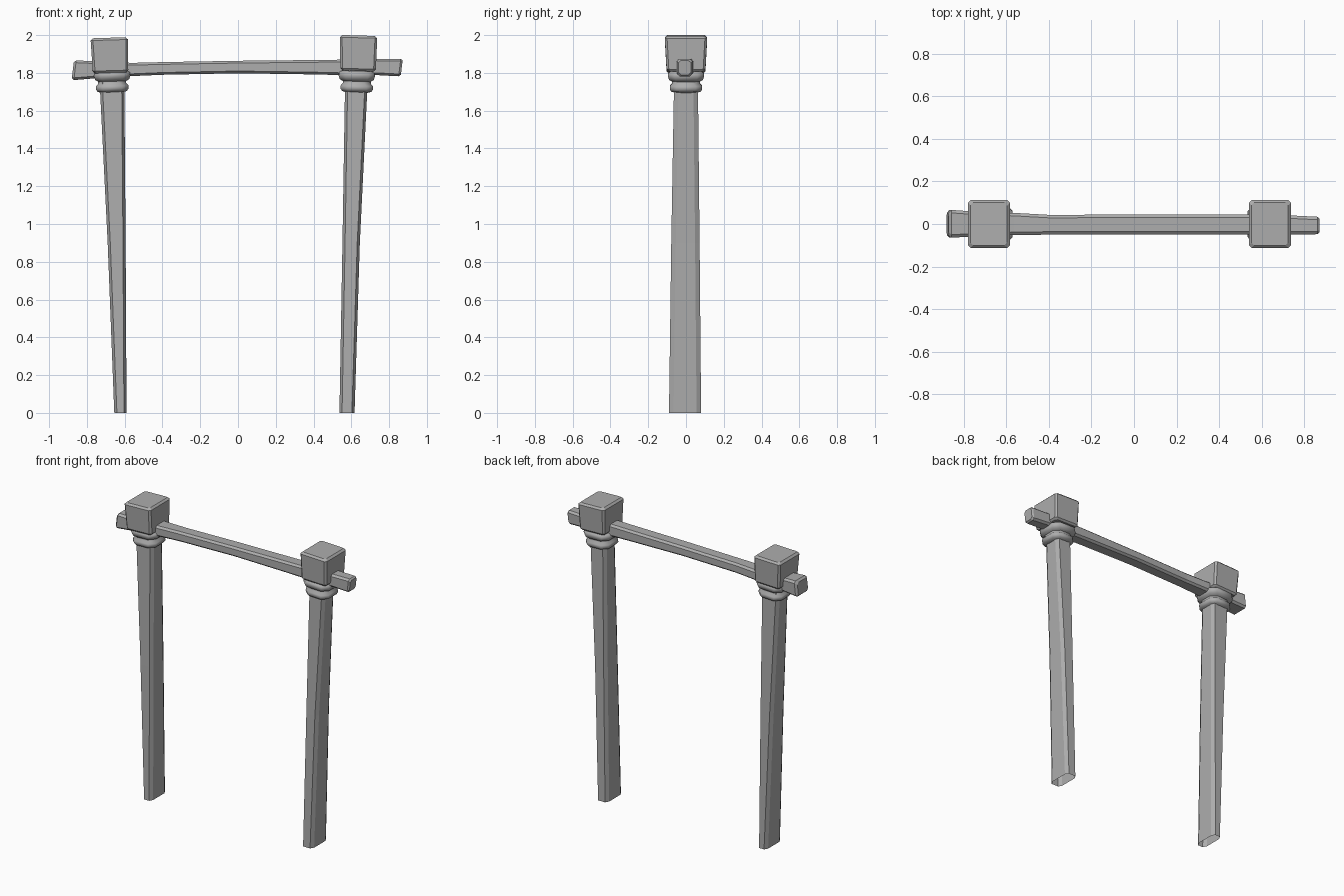
import bpy
import bmesh

cube = bpy.data.objects.get("Cube")
if cube:
    bpy.data.objects.remove(cube, do_unlink=True)

stone = bpy.data.materials.new("grey stone")
stone.use_nodes = True
GREY = (0.42, 0.42, 0.42, 1)
stone.diffuse_color = GREY
stone.node_tree.nodes["Principled BSDF"].inputs["Base Color"].default_value = GREY


def octagon(a0, a1, b0, b1, c, d):
    """Rectangle with corners cut by c along the first axis, d along the second."""
    return [(a0 + c, b0), (a1 - c, b0), (a1, b0 + d), (a1, b1 - d),
            (a1 - c, b1), (a0 + c, b1), (a0, b1 - d), (a0, b0 + d)]


def loft(name, sections, place, start_cap=True, smooth=None):
    """Skin a list of (position, octagon) sections; place maps them into space."""
    bm = bmesh.new()
    rings = [[bm.verts.new(place(t, a, b)) for a, b in pts] for t, pts in sections]
    for low, high in zip(rings, rings[1:]):
        for i in range(8):
            j = (i + 1) % 8
            bm.faces.new((low[i], low[j], high[j], high[i]))
    if start_cap:
        bm.faces.new(rings[0][::-1])
    bm.faces.new(rings[-1])
    bmesh.ops.recalc_face_normals(bm, faces=bm.faces)
    mesh = bpy.data.meshes.new(name)
    bm.to_mesh(mesh)
    bm.free()
    obj = bpy.data.objects.new(name, mesh)
    bpy.context.collection.objects.link(obj)
    mesh.materials.append(stone)
    if smooth:
        bpy.ops.object.select_all(action="DESELECT")
        obj.select_set(True)
        bpy.context.view_layer.objects.active = obj
        bpy.ops.object.shade_smooth_by_angle(angle=smooth)
    return obj


def upright(t, a, b):
    return (a, b, t)


def lengthwise(t, a, b):
    # the beam ends lean slightly outward with height
    lean = 0.12 * (b - 1.82) if abs(t) > 0.8 else 0
    return (t + lean, a, b)


# Tapered posts, open underneath: z, x min, x max, y min, y max
posts = {
    "right_post": [(0, -0.655, -0.590, -0.09, 0.08), (0.9, -0.690, -0.595, -0.078, 0.072),
                   (1.76, -0.733, -0.602, -0.063, 0.063)],
    "left_post": [(0, 0.537, 0.617, -0.09, 0.08), (0.9, 0.553, 0.645, -0.078, 0.072),
                  (1.76, 0.567, 0.687, -0.063, 0.063)],
}
for name, rows in posts.items():
    loft(name, [(z, octagon(x0, x1, y0, y1, 0.014, 0.024)) for z, x0, x1, y0, y1 in rows],
         upright, start_cap=False)

# Rounded double collars: height and outward reach
profile = [(1.695, 0.055), (1.702, 0.078), (1.715, 0.086), (1.732, 0.085), (1.745, 0.074),
           (1.755, 0.074), (1.765, 0.090), (1.783, 0.096), (1.80, 0.094), (1.81, 0.08)]
for name, cx, tilt in (("right_collar", -0.666, 0.03), ("left_collar", 0.629, -0.03)):
    collar = loft(name, [(z, octagon(cx - r, cx + r, -r, r, 0.035, 0.035)) for z, r in profile],
                  upright, smooth=0.9)
    for v in collar.data.vertices:
        v.co.z += tilt * (v.co.x - cx)

# Cap blocks: x centre, bottom z, top z, sideways shift of the top
for name, cx, z0, z1, shift in (("right_cap", -0.675, 1.80, 1.986, -0.006),
                                ("left_cap", 0.636, 1.81, 1.998, 0.002)):
    rows = [(z0, 0.083, 0.092, 0), (z0 + 0.012, 0.094, 0.103, 0),
            (z1 - 0.012, 0.099, 0.112, shift), (z1, 0.086, 0.100, shift)]
    cap = loft(name, [(z, octagon(cx + s - w, cx + s + w, -d, d, 0.012, 0.012))
                      for z, w, d, s in rows], upright)
    for v in cap.data.vertices:
        v.co.z += 0.03 * (v.co.x - cx) * (1 if cx < 0 else -1)

# Gently arched crossbeam with end stubs: x, y min, y max, z min, z max
beam = [(-0.874, -0.052, 0.052, 1.772, 1.855), (-0.862, -0.064, 0.066, 1.762, 1.866),
        (-0.77, -0.060, 0.060, 1.770, 1.862), (-0.56, -0.052, 0.052, 1.783, 1.853),
        (-0.40, -0.050, 0.043, 1.790, 1.857), (0.0, -0.050, 0.044, 1.798, 1.864),
        (0.40, -0.050, 0.044, 1.792, 1.868), (0.56, -0.050, 0.044, 1.788, 1.870),
        (0.74, -0.050, 0.040, 1.788, 1.874), (0.855, -0.048, 0.034, 1.782, 1.874),
        (0.866, -0.040, 0.026, 1.790, 1.866)]
loft("crossbeam", [(x, octagon(y0, y1, z0, z1, 0.014, 0.012)) for x, y0, y1, z0, z1 in beam],
     lengthwise)
